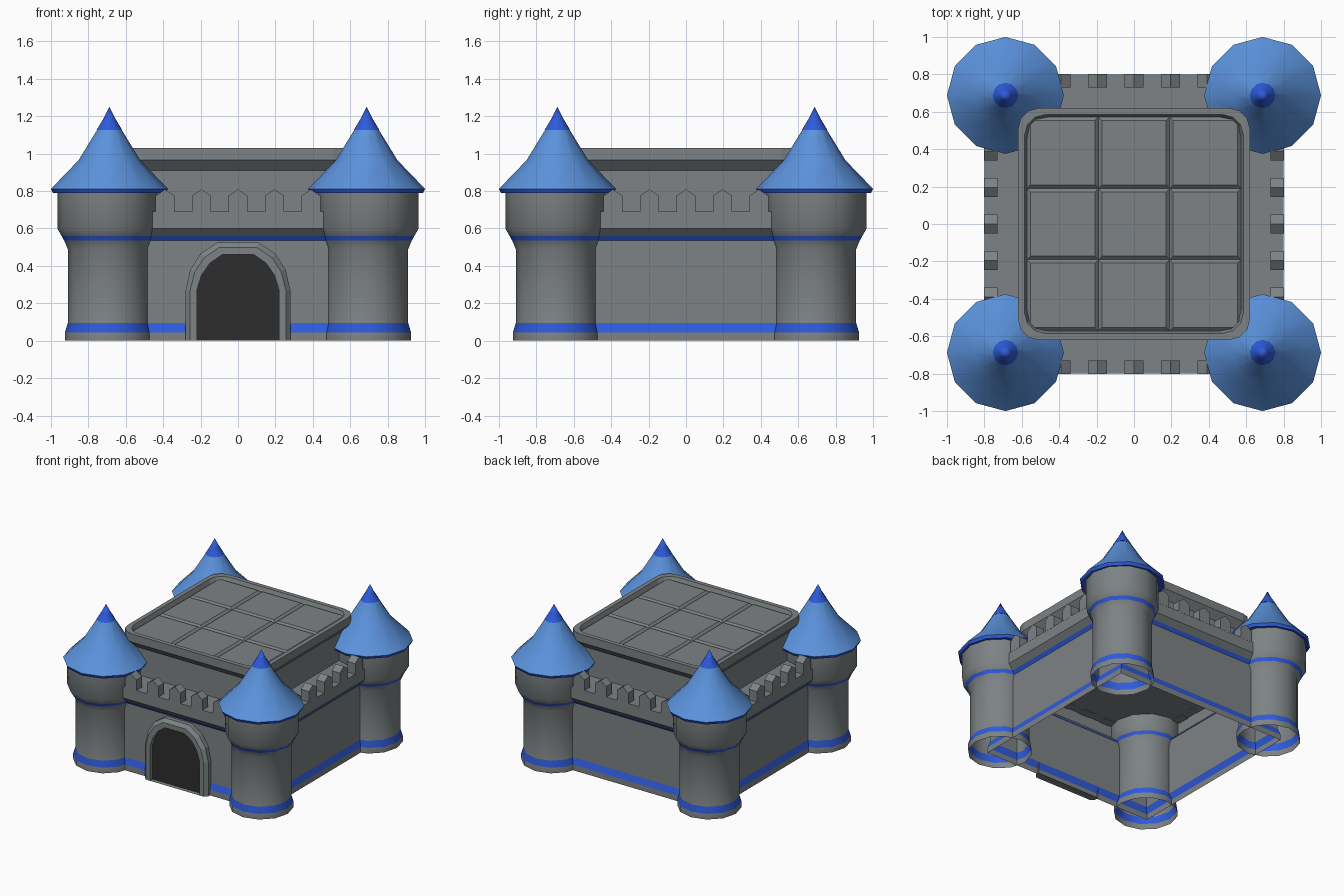
import bpy, bmesh, math

if "Cube" in bpy.data.objects:
    bpy.data.objects.remove(bpy.data.objects["Cube"])


def material(name, rgb):
    m = bpy.data.materials.new(name)
    m.diffuse_color = (*rgb, 1)
    m.use_nodes = True
    m.node_tree.nodes["Principled BSDF"].inputs["Base Color"].default_value = m.diffuse_color
    return m


MATS = [material("stone_grey", (0.205, 0.225, 0.232)),
        material("royal_blue", (0.028, 0.105, 0.72)),
        material("roof_blue", (0.105, 0.29, 0.72)),
        material("door_dark", (0.026, 0.026, 0.026))]
GREY, BLUE, ROOF, DARK = range(4)


def loft(name, rings, mats, closed=True, cap=None, smooth=None):
    """Skin a list of equal-length point rings; mats has one entry per span."""
    bm = bmesh.new()
    vs = [[bm.verts.new(p) for p in r] for r in rings]
    n = len(rings[0])
    for k, mi in enumerate(mats):
        for i in range(n if closed else n - 1):
            j = (i + 1) % n
            f = bm.faces.new((vs[k][i], vs[k][j], vs[k + 1][j], vs[k + 1][i]))
            f.material_index = mi
    if cap is not None:
        bm.faces.new(vs[-1]).material_index = cap
    bmesh.ops.remove_doubles(bm, verts=bm.verts, dist=1e-5)
    me = bpy.data.meshes.new(name)
    bm.to_mesh(me)
    bm.free()
    for m in MATS:
        me.materials.append(m)
    ob = bpy.data.objects.new(name, me)
    bpy.context.collection.objects.link(ob)
    if smooth:
        bpy.ops.object.select_all(action='DESELECT')
        ob.select_set(True)
        bpy.context.view_layer.objects.active = ob
        bpy.ops.object.shade_smooth_by_angle(angle=math.radians(smooth))
    return ob


def circle(cx, cy, r, z, n=12):
    return [(cx + r * math.cos(2 * math.pi * i / n),
             cy + r * math.sin(2 * math.pi * i / n), z) for i in range(n)]


def rounded_square(h, r, z, seg=3):
    pts = []
    for q, (sx, sy) in enumerate([(1, 1), (-1, 1), (-1, -1), (1, -1)]):
        for k in range(seg + 1):
            a = math.pi / 2 * (q + k / seg)
            pts.append((sx * (h - r) + r * math.cos(a), sy * (h - r) + r * math.sin(a), z))
    return pts


def square(h, z):
    return [(h, h, z), (-h, h, z), (-h, -h, z), (h, -h, z)]


# Corner towers: (centre offset, radius, height)
BODY = [(.691, .234, 0), (.691, .234, .045), (.691, .219, .095), (.691, .219, .49),
        (.693, .236, .535), (.695, .248, .56), (.698, .268, .60), (.698, .268, .80)]
EAVE = [(.69, .25, .80), (.6875, .302, .79), (.6875, .3125, .812),
        (.6875, .165, .965), (.6875, .064, 1.13)]
TIP = [(.6875, .03, 1.125), (.6875, .068, 1.127), (.6875, .03, 1.19), (.6875, 0, 1.25)]
for sx in (-1, 1):
    for sy in (-1, 1):
        tag = ("front" if sy < 0 else "back") + ("_left" if sx < 0 else "_right")
        for part, prof, mats in (("tower", BODY, [GREY, BLUE, GREY, GREY, BLUE, GREY, GREY]),
                                 ("tower_roof", EAVE, [BLUE, BLUE, ROOF, ROOF]),
                                 ("tower_finial", TIP, [BLUE] * 3)):
            loft(f"{part}_{tag}", [circle(sx * c, sy * c, r, z) for c, r, z in prof],
                 mats, smooth=32)

# Outer walls with painted bands, flared parapet and flat walkway
WALL = [(.755, 0), (.755, .045), (.74, .095), (.74, .535), (.76, .56), (.80, .60), (.80, .69)]
loft("walls", [square(h, z) for h, z in WALL], [GREY, BLUE, GREY, BLUE, GREY, GREY], cap=GREY)

# Battlements: peaked blocks along all four sides
SHAPE = [(-.05, .685), (.05, .685), (.05, .775), (0, .81), (-.05, .775)]
for side in range(4):
    for k in range(-2, 3):
        rings = [[(k * .195 + x, y, z) for x, z in SHAPE] for y in (-.73, -.801)]
        rings.insert(0, [(k * .195, -.73, .74)] * 5)
        ob = loft("battlement", rings, [GREY, GREY], cap=GREY)
        ob.rotation_euler.z = side * math.pi / 2

# Keep with overhanging rim and recessed roof floor
KEEP = [(.57, .09, .69), (.57, .09, .91), (.62, .11, .965), (.62, .11, 1.03),
        (.585, .11, 1.03), (.57, .11, .99)]
loft("keep", [rounded_square(*p) for p in KEEP], [GREY] * 5, cap=GREY)

# Roof paving: three by three bevelled slabs
for ix in (-1, 0, 1):
    for iy in (-1, 0, 1):
        rings = []
        for h, z in ((.19, .985), (.19, .993), (.172, 1.01)):
            rings.append([(x + ix * .381, y + iy * .381, z) for x, y, z in square(h, z)])
        loft("roof_slab", rings, [GREY] * 2, cap=GREY)

# Arched gateway: bevelled stone frame around a dark door
INNER = [(.22, 0), (.22, .27), (.195, .35), (.15, .415), (.085, .46)]
OUTER = [(.28, 0), (.28, .27), (.255, .38), (.20, .465), (.11, .525)]


def arch(t, y):
    half = [((1 - t) * a[0] + t * b[0], (1 - t) * a[1] + t * b[1])
            for a, b in zip(INNER, OUTER)]
    return [(x, y, z) for x, z in half] + [(-x, y, z) for x, z in reversed(half)]


loft("gate_frame", [arch(1, -.74), arch(1, -.775), arch(.6, -.80), arch(0, -.80), arch(0, -.762)],
     [GREY] * 4)
loft("gate_door", [arch(0, -.76), arch(0, -.765)], [DARK], cap=DARK)
